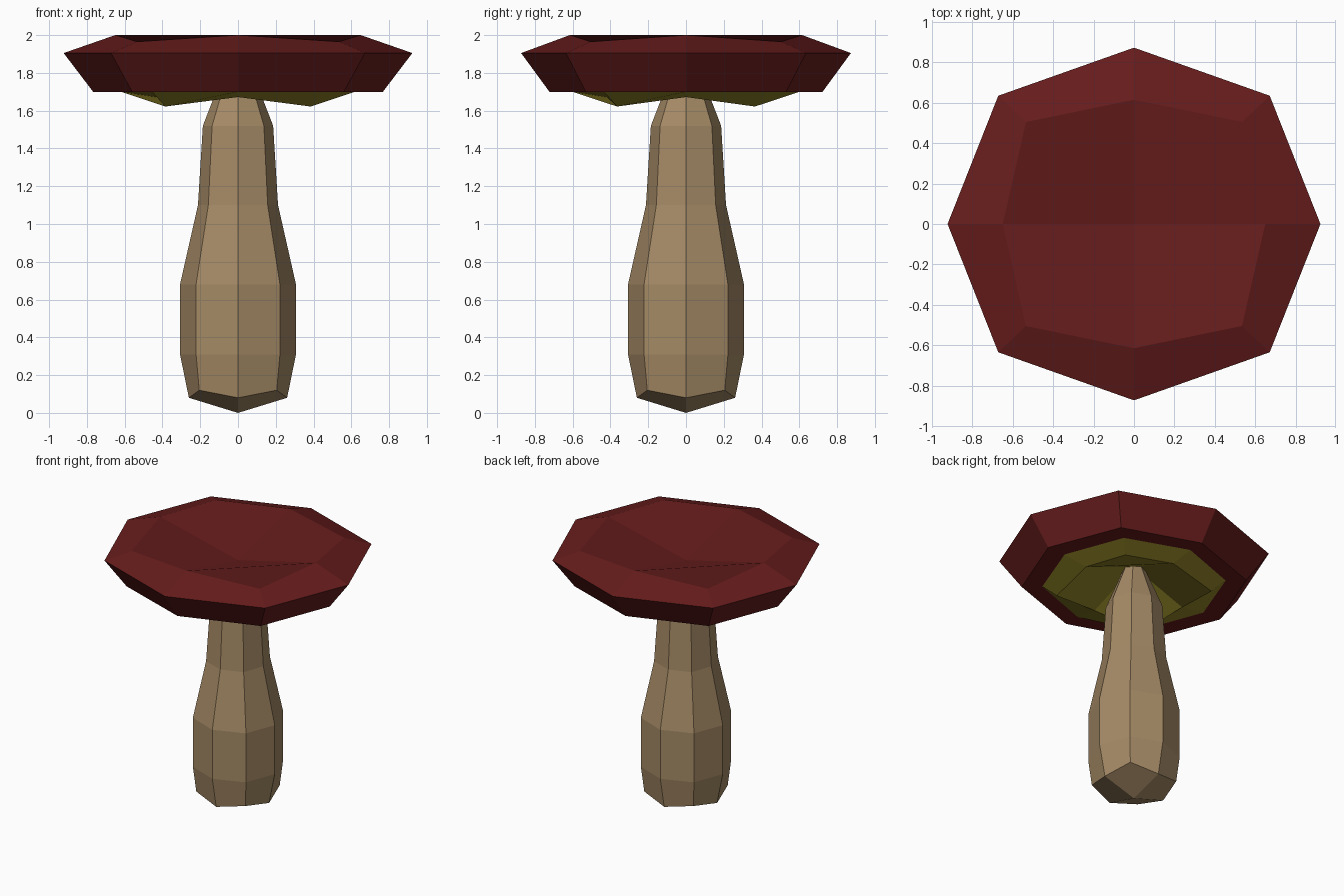
import bpy

if "Cube" in bpy.data.objects:
    bpy.data.objects.remove(bpy.data.objects["Cube"])


def material(name, rgb):
    m = bpy.data.materials.new(name)
    m.diffuse_color = (*rgb, 1)
    m.use_nodes = True
    m.node_tree.nodes["Principled BSDF"].inputs["Base Color"].default_value = m.diffuse_color
    return m


def ring(ax, ay, az, dx, dy, dz):
    """Eight points: four on the axes, four on the diagonals."""
    return [(ax, 0, az), (dx, dy, dz), (0, ay, az), (-dx, dy, dz),
            (-ax, 0, az), (-dx, -dy, dz), (0, -ay, az), (dx, -dy, dz)]


def round_ring(r, d, z, dz=None):
    return ring(r, r, z, d, d, z if dz is None else dz)


def build(name, rings, mat, bottom=None, top=None):
    """Skin the rings upwards, closing the ends with four quads to a pole."""
    verts = [p for r in rings for p in r]
    faces = []
    for k in range(len(rings) - 1):
        for i in range(8):
            j = (i + 1) % 8
            a, b = k * 8, k * 8 + 8
            faces.append((a + i, a + j, b + j, b + i))
    if bottom is not None:
        verts.append((0, 0, bottom))
        p = len(verts) - 1
        faces += [(i, p, (i + 2) % 8, i + 1) for i in range(0, 8, 2)]
    if top is not None:
        verts.append((0, 0, top))
        p, o = len(verts) - 1, len(rings) * 8 - 8
        faces += [(o + i, o + i + 1, o + (i + 2) % 8, p) for i in range(0, 8, 2)]
    me = bpy.data.meshes.new(name)
    me.from_pydata(verts, [], faces)
    me.materials.append(mat)
    me.update()
    ob = bpy.data.objects.new(name, me)
    bpy.context.collection.objects.link(ob)
    return ob


tan = material("stem tan", (0.376, 0.254, 0.132))
red = material("cap dark red", (0.133, 0.0115, 0.0115))
olive = material("gill olive", (0.30, 0.24, 0.021))

# Bulbous stem, its tip hidden inside the gills
build("stem", [
    round_ring(0.26, 0.205, 0.08, 0.12),
    round_ring(0.307, 0.222, 0.31),
    round_ring(0.307, 0.222, 0.68),
    round_ring(0.212, 0.157, 1.10),
    round_ring(0.186, 0.137, 1.52),
    round_ring(0.07, 0.05, 1.82),
], tan, bottom=0.0, top=1.835)

# Dished cap, open below where the gills sit
gill_edge = ring(0.62, 0.60, 1.70, 0.455, 0.435, 1.70)
build("cap", [
    gill_edge,
    ring(0.767, 0.723, 1.70, 0.56, 0.53, 1.70),
    ring(0.923, 0.873, 1.905, 0.672, 0.635, 1.905),
    ring(0.65, 0.615, 2.0, 0.535, 0.505, 1.965),
], red, top=1.845)

# Gills: a lip that folds up to a hollow around the stem
build("gills", [
    ring(0.43, 0.42, 1.672, 0.385, 0.365, 1.622),
    gill_edge,
], olive, bottom=1.83)
